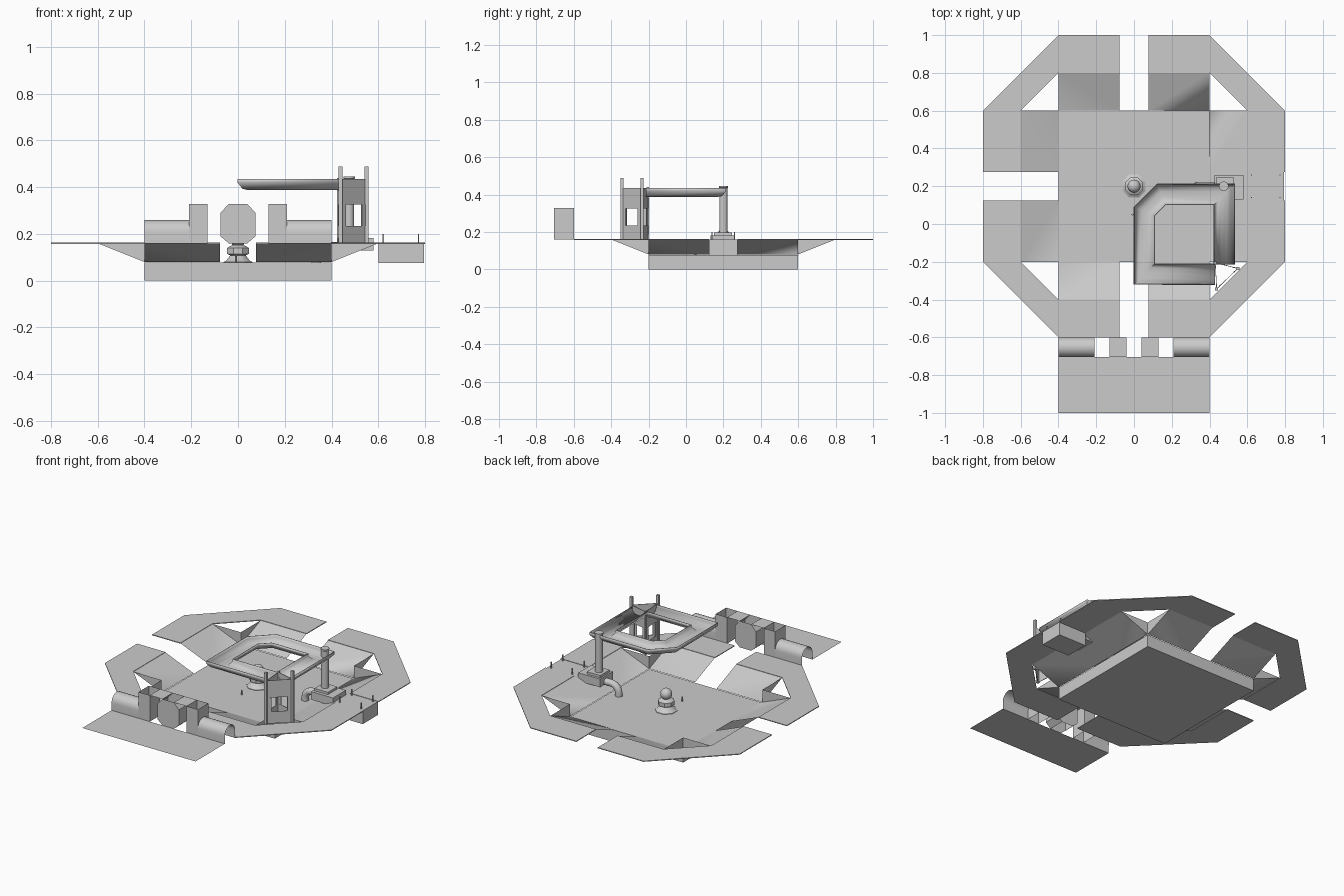
import bpy, bmesh, math
from mathutils import Vector, Matrix

if "Cube" in bpy.data.objects:
    bpy.data.objects.remove(bpy.data.objects["Cube"])

Z0, Z1 = 0.08, 0.16          # pit floor and rim heights
CY = 0.2                     # pit centre in y


def mesh(name, faces, thick=0, smooth=False):
    bm = bmesh.new()
    for f in faces:
        bm.faces.new([bm.verts.new(p) for p in f])
    bmesh.ops.remove_doubles(bm, verts=bm.verts, dist=1e-4)
    bmesh.ops.recalc_face_normals(bm, faces=bm.faces)
    me = bpy.data.meshes.new(name)
    bm.to_mesh(me)
    bm.free()
    ob = bpy.data.objects.new(name, me)
    bpy.context.collection.objects.link(ob)
    if thick:
        m = ob.modifiers.new("thickness", 'SOLIDIFY')
        m.thickness, m.offset = thick, 0
    if smooth:
        shade(ob)
    return ob


def shade(ob):
    bpy.ops.object.select_all(action='DESELECT')
    ob.select_set(True)
    bpy.context.view_layer.objects.active = ob
    bpy.ops.object.shade_smooth_by_angle(angle=math.radians(40))


def box(name, x0, x1, y0, y1, z0, z1):
    bpy.ops.mesh.primitive_cube_add(size=1, location=((x0+x1)/2, (y0+y1)/2, (z0+z1)/2))
    ob = bpy.context.object
    ob.name, ob.scale = name, (x1-x0, y1-y0, z1-z0)
    return ob


def lathe(name, profile, x, y, n):
    ring = lambda r, z, i: (x + r*math.cos(2*math.pi*(i+.5)/n), y + r*math.sin(2*math.pi*(i+.5)/n), z)
    faces = [[ring(*a, i), ring(*a, i+1), ring(*b, i+1), ring(*b, i)]
             for a, b in zip(profile, profile[1:]) for i in range(n)]
    for p in (profile[0], profile[-1]):
        faces.append([ring(*p, i) for i in range(n)])
    return mesh(name, faces, smooth=True)


# Pit base
box("pit_base", -.4, .4, -.2, .6, 0, .077)

# Four sloped banks with the octagonal rim and corner walls
slopes, rim, walls = [], [], []
for k in range(4):
    rot = Matrix.Translation((0, CY, 0)) @ Matrix.Rotation(k*math.pi/2, 4, 'Z')
    put = lambda pts: [tuple(rot @ Vector(p)) for p in pts]
    for s in (-1, 1):
        a, b = s*.076, s*.4
        slopes.append(put([(.4, a, Z0), (.6, a, Z1), (.6, b, Z1), (.4, b, Z0)]))
        rim.append(put([(.6, a, Z1), (.8, a, Z1), (.8, b, Z1), (.6, b, Z1)]))
        walls.append(put([(.4, b, Z0), (.6, b, Z1), (.4, b, Z1)]))
    rim.append(put([(.6, .4, Z1), (.8, .4, Z1), (.4, .8, Z1), (.4, .6, Z1)]))
mesh("bank_slopes", slopes, smooth=True)
mesh("octagon_rim", rim, thick=.005)
mesh("corner_walls", walls)

# Right platform, outer box and its corner posts
mesh("right_bank", [[(.4, .124, Z0), (.6, .124, Z1), (.6, .276, Z1), (.4, .276, Z0)]])
box("outer_box", .6, .795, .124, .276, .075, Z1)
for i, x in enumerate((.622, .772)):
    for j, y in enumerate((.14, .26)):
        box(f"box_post_{i}{j}", x-.003, x+.003, y-.003, y+.003, Z1, .2)

# Column on a stepped plinth
box("plinth", .425, .58, .13, .26, Z1-.03, .182)
box("plinth_step", .435, .53, .15, .245, .182, .197)
lathe("column", [(.022, .19), (.022, .435), (.025, .437), (.025, .446)], .475, .2, 16)

# Spout bending down to the floor
cu = bpy.data.curves.new("spout", 'CURVE')
cu.dimensions, cu.bevel_depth, cu.bevel_resolution = '3D', .022, 3
sp = cu.splines.new('POLY')
path = [(.44, .2, .145)] + [(.385-.05*math.sin(t*math.pi/10), .2, .095+.05*math.cos(t*math.pi/10)) for t in range(6)]
path.append((.335, .2, .078))
sp.points.add(len(path)-1)
for p, c in zip(sp.points, path):
    p.co = (*c, 1)
sp.use_smooth = True
bpy.context.collection.objects.link(bpy.data.objects.new("spout", cu))

# Pedestal with a ball
lathe("pedestal", [(.066, .07), (.066, .08), (.055, .085), (.036, .108), (.05, .115),
                   (.05, .14), (.04, .146), (.018, .155)], 0, CY, 8)
bpy.ops.mesh.primitive_uv_sphere_add(segments=16, ring_count=8, radius=.035, location=(0, CY, .18))
bpy.context.object.name = "ball"
shade(bpy.context.object)
lathe("floor_peg", [(.005, .075), (.005, .105)], -.008, .05, 6)

# Raised trough ring: U section swept along the path with mitred corners
pts = [Vector(p) for p in ((.478, -.215), (.478, .157), (.145, .157), (.055, .067), (.055, -.265), (.43, -.265))]
sect = [(.055, .435), (.055, .42), (.035, .395), (.015, .39), (-.015, .39), (-.035, .395), (-.055, .42), (-.055, .435)]
rings = []
for i, p in enumerate(pts):
    d0 = (p - pts[i-1]).normalized() if i else (pts[1]-p).normalized()
    d1 = (pts[i+1]-p).normalized() if i < len(pts)-1 else d0
    n0, n1 = Vector((-d0.y, d0.x)), Vector((-d1.y, d1.x))
    m = (n0 + n1) / (1 + n0.dot(n1))
    rings.append([(p.x + m.x*o, p.y + m.y*o, z) for o, z in sect])
mesh("raised_trough", [[a[j], a[j+1], b[j+1], b[j]] for a, b in zip(rings, rings[1:])
                       for j in range(len(sect)-1)], thick=.004, smooth=True)

# Triangular tower: diagonal ladder panel, side panels, posts
A, B, C = (.55, -.235), (.438, -.343), (.43, -.205)


def panel(p, q, t0, t1, z0, z1):
    at = lambda t, z: (p[0]+(q[0]-p[0])*t, p[1]+(q[1]-p[1])*t, z)
    return [at(t0, z0), at(t1, z0), at(t1, z1), at(t0, z1)]


tower = []
for p, q in ((A, B), (A, C), (B, C)):
    tower += [panel(p, q, 0, 1, Z1, .235), panel(p, q, 0, 1, .325, .435),
              panel(p, q, 0, .2, .235, .325), panel(p, q, .8, 1, .235, .325)]
mesh("tower_panels", tower, thick=.006)
for i, (x, y) in enumerate((A, B)):
    ob = box(f"tower_post_{i}", x-.008, x+.008, y-.008, y+.008, Z1, .488)
box("tower_post_2", C[0]-.006, C[0]+.006, C[1]-.006, C[1]+.006, Z1, .44)

# Front apron
mesh("front_apron", [[(-.4, -1, Z1), (.4, -1, Z1), (.4, -.705, Z1), (-.4, -.705, Z1)]])

# Front gateway: pier sheets, passage linings and central pier
YF, YB, T = -.705, -.6, .328
gate = []
for s in (-1, 1):
    for y in (YF, YB):
        gate.append([(s*.13, y, Z1), (s*.21, y, Z1), (s*.21, y, T), (s*.13, y, T)])
    lining = [(.21, Z1), (.21, T)], [(.13, Z1), (.13, T), (.04, T), (.075, .29), (.075, .19), (.04, Z1)]
    for run in lining:
        for a, b in zip(run, run[1:]):
            gate.append([(s*a[0], YF, a[1]), (s*b[0], YF, b[1]), (s*b[0], YB, b[1]), (s*a[0], YB, a[1])])
half = [(.04, T), (.075, .29), (.075, .19), (.04, Z1)]
outline = half + [(-x, z) for x, z in reversed(half)]
for y in (YF, YB):
    gate.append([(x, y, z) for x, z in outline])
mesh("front_gateway", gate)

# Barrel arches either side of the gateway
arc = [(YF, Z1)] + [((YF+YB)/2 - .0525*math.cos(math.pi*i/12), .207 + .0525*math.sin(math.pi*i/12))
                    for i in range(13)] + [(YB, Z1)]
for s, side in ((-1, "left"), (1, "right")):
    mesh(f"barrel_arch_{side}", [[(s*.21, *a), (s*.4, *a), (s*.4, *b), (s*.21, *b)]
                                 for a, b in zip(arc, arc[1:])], smooth=True)
